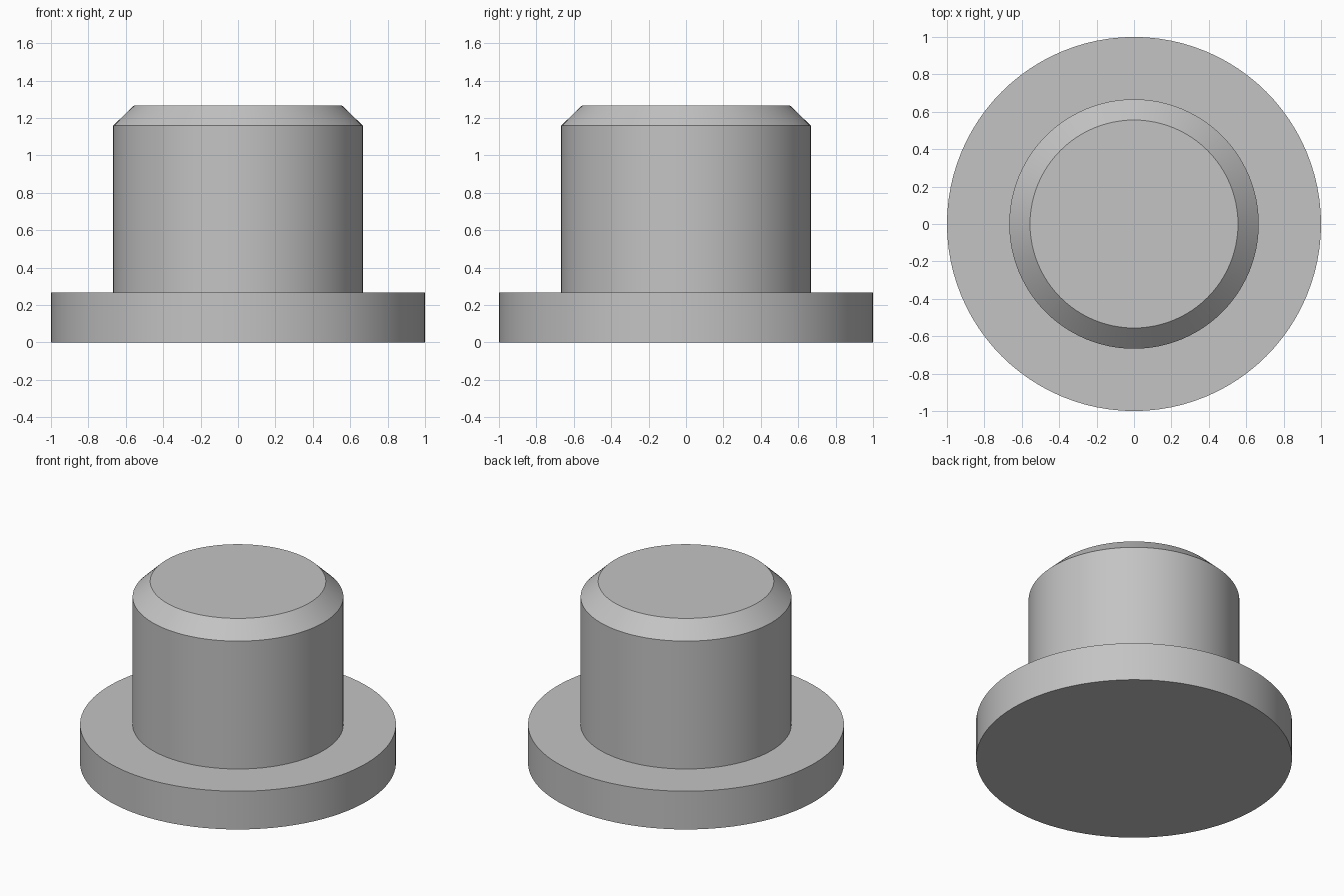
import bpy
import bmesh
from math import tau, radians
from mathutils import Matrix

cube = bpy.data.objects.get("Cube")
if cube:
    bpy.data.objects.remove(cube, do_unlink=True)

# Plain grey finish
grey = bpy.data.materials.new("light_grey")
grey.use_nodes = True
colour = (0.55, 0.55, 0.55, 1)
grey.diffuse_color = colour
grey.node_tree.nodes["Principled BSDF"].inputs["Base Color"].default_value = colour

# Half outline of the flanged pin: base flange, shaft, chamfered tip (radius, height)
outline = [(0, 0), (1, 0), (1, 0.267), (0.667, 0.267),
           (0.667, 1.16), (0.556, 1.267), (0, 1.267)]

bm = bmesh.new()
verts = [bm.verts.new((r, 0, z)) for r, z in outline]
edges = [bm.edges.new(pair) for pair in zip(verts, verts[1:])]
bmesh.ops.spin(bm, geom=verts + edges, cent=(0, 0, 0), axis=(0, 0, 1),
               angle=tau, steps=96, use_merge=True)
bmesh.ops.remove_doubles(bm, verts=bm.verts, dist=0.0001)
bmesh.ops.recalc_face_normals(bm, faces=bm.faces)

# Merge the flat end fans into single discs
for height in (0, 1.267):
    fan = [f for f in bm.faces if all(abs(v.co.z - height) < 0.001 for v in f.verts)]
    bmesh.ops.dissolve_faces(bm, faces=fan, use_verts=True)

mesh = bpy.data.meshes.new("flanged_pin")
bm.to_mesh(mesh)
bm.free()
mesh.materials.append(grey)
pin = bpy.data.objects.new("flanged_pin", mesh)
bpy.context.collection.objects.link(pin)

# Smooth walls with crisp rims
bpy.ops.object.select_all(action='DESELECT')
bpy.context.view_layer.objects.active = pin
pin.select_set(True)
bpy.ops.object.shade_smooth_by_angle(angle=radians(30))
